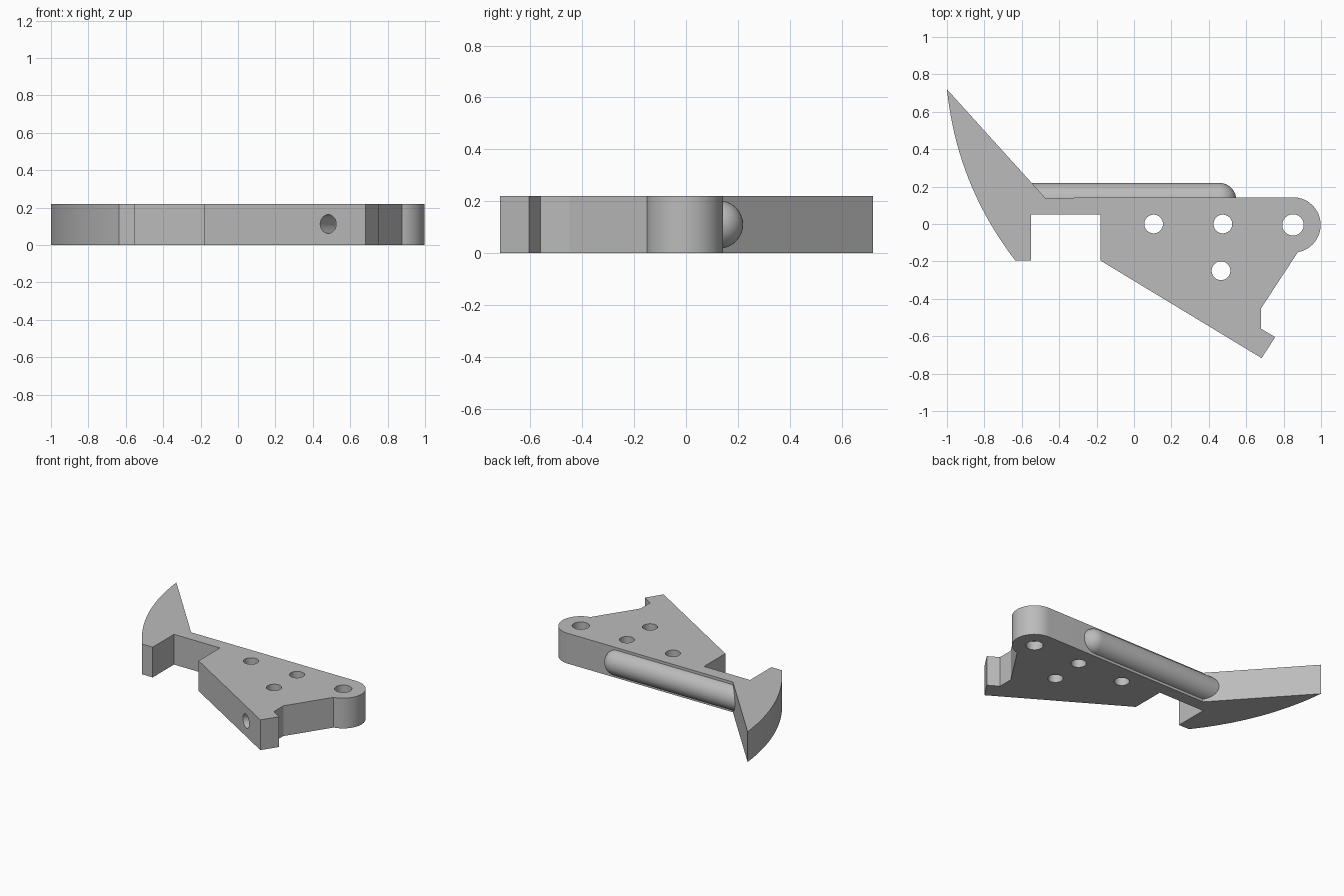
import bpy, bmesh, math
from mathutils import Vector, Matrix

cube = bpy.data.objects.get("Cube")
if cube:
    bpy.data.objects.remove(cube, do_unlink=True)

THICK = 0.22
PIVOT = Vector((0.85, -0.005))

grey = bpy.data.materials.new("plain_grey")
grey.use_nodes = True
COLOUR = (0.5, 0.5, 0.5, 1)
grey.diffuse_color = COLOUR
grey.node_tree.nodes["Principled BSDF"].inputs["Base Color"].default_value = COLOUR


def make_object(name, bm):
    bmesh.ops.recalc_face_normals(bm, faces=bm.faces)
    mesh = bpy.data.meshes.new(name)
    bm.to_mesh(mesh)
    bm.free()
    mesh.materials.append(grey)
    obj = bpy.data.objects.new(name, mesh)
    bpy.context.collection.objects.link(obj)
    return obj


def arc(centre, radius, start, end, steps):
    """Points on a circular arc, angles in degrees."""
    angles = [math.radians(start + (end - start) * i / steps) for i in range(steps + 1)]
    return [(centre.x + radius * math.cos(a), centre.y + radius * math.sin(a)) for a in angles]


def bulge(a, b, sagitta, steps):
    """Inner points of a shallow arc from a to b, bowed to the left of travel."""
    a, b = Vector(a), Vector(b)
    side = Vector((a.y - b.y, b.x - a.x)).normalized()
    ts = [i / steps for i in range(1, steps)]
    return [tuple(a.lerp(b, t) + side * sagitta * 4 * t * (1 - t)) for t in ts]


def cut_cylinder(target, start, end, radius):
    """Drill a round hole from start to end."""
    start, end = Vector(start), Vector(end)
    axis = end - start
    turn = axis.to_track_quat('Z', 'Y').to_matrix().to_4x4()
    bm = bmesh.new()
    bmesh.ops.create_cone(bm, cap_ends=True, segments=48, radius1=radius, radius2=radius,
                          depth=axis.length,
                          matrix=Matrix.Translation((start + end) / 2) @ turn)
    cutter = make_object("hole_cutter", bm)
    cutter.hide_render = True
    mod = target.modifiers.new("hole", 'BOOLEAN')
    mod.operation = 'DIFFERENCE'
    mod.solver = 'EXACT'
    mod.object = cutter
    bpy.context.view_layer.objects.active = target
    bpy.ops.object.modifier_apply(modifier=mod.name)
    bpy.data.objects.remove(cutter, do_unlink=True)


def smooth(obj):
    bpy.ops.object.select_all(action='DESELECT')
    obj.select_set(True)
    bpy.context.view_layer.objects.active = obj
    bpy.ops.object.shade_smooth_by_angle(angle=math.radians(30))


# Plate outline: rounded pivot end, hooked toe, square notch and curved claw
tip, heel = (-1, 0.72), (-0.635, -0.195)
outline = [tip, (-0.475, 0.14)]
outline += arc(PIVOT, 0.148, 90, -80, 28)
outline += [(0.68, -0.45), (0.68, -0.56), (0.755, -0.605), (0.682, -0.717),
            (-0.18, -0.195), (-0.18, 0.05), (-0.55, 0.05), (-0.55, -0.195), heel]
outline += bulge(tip, heel, -0.07, 20)[::-1]

bm = bmesh.new()
face = bm.faces.new([bm.verts.new((x, y, 0)) for x, y in outline])
top = bmesh.ops.extrude_face_region(bm, geom=[face])
bmesh.ops.translate(bm, vec=(0, 0, THICK),
                    verts=[g for g in top["geom"] if isinstance(g, bmesh.types.BMVert)])
plate = make_object("trigger_plate", bm)

# Vertical pin holes, then the slanted bore running towards the pivot
for x, y, r in [(0.105, 0, 0.05), (0.475, 0, 0.05), (0.465, -0.25, 0.05),
                (PIVOT.x, PIVOT.y, 0.057)]:
    cut_cylinder(plate, (x, y, -0.1), (x, y, THICK + 0.1), r)
cut_cylinder(plate, (0.43, -0.68, 0.112), (PIVOT.x, PIVOT.y, 0.112), 0.05)
smooth(plate)

# Half-round rib with a domed end along the back edge
R, rib_start, rib_end = 0.092, -0.6, 0.455
bm = bmesh.new()
bmesh.ops.create_uvsphere(bm, u_segments=40, v_segments=20, radius=R,
                          matrix=Matrix.Rotation(math.pi / 2, 4, 'Y'))
for v in bm.verts:
    v.co.x += rib_end if v.co.x > -0.001 else 0
    if v.co.x < -0.001:
        v.co.x = rib_start
    v.co += Vector((0, 0.128, THICK / 2))
bmesh.ops.bisect_plane(bm, geom=bm.verts[:] + bm.edges[:] + bm.faces[:],
                       plane_co=(0, 0.125, 0), plane_no=(0, -1, 0), clear_outer=True)
rib = make_object("back_rib", bm)
smooth(rib)
